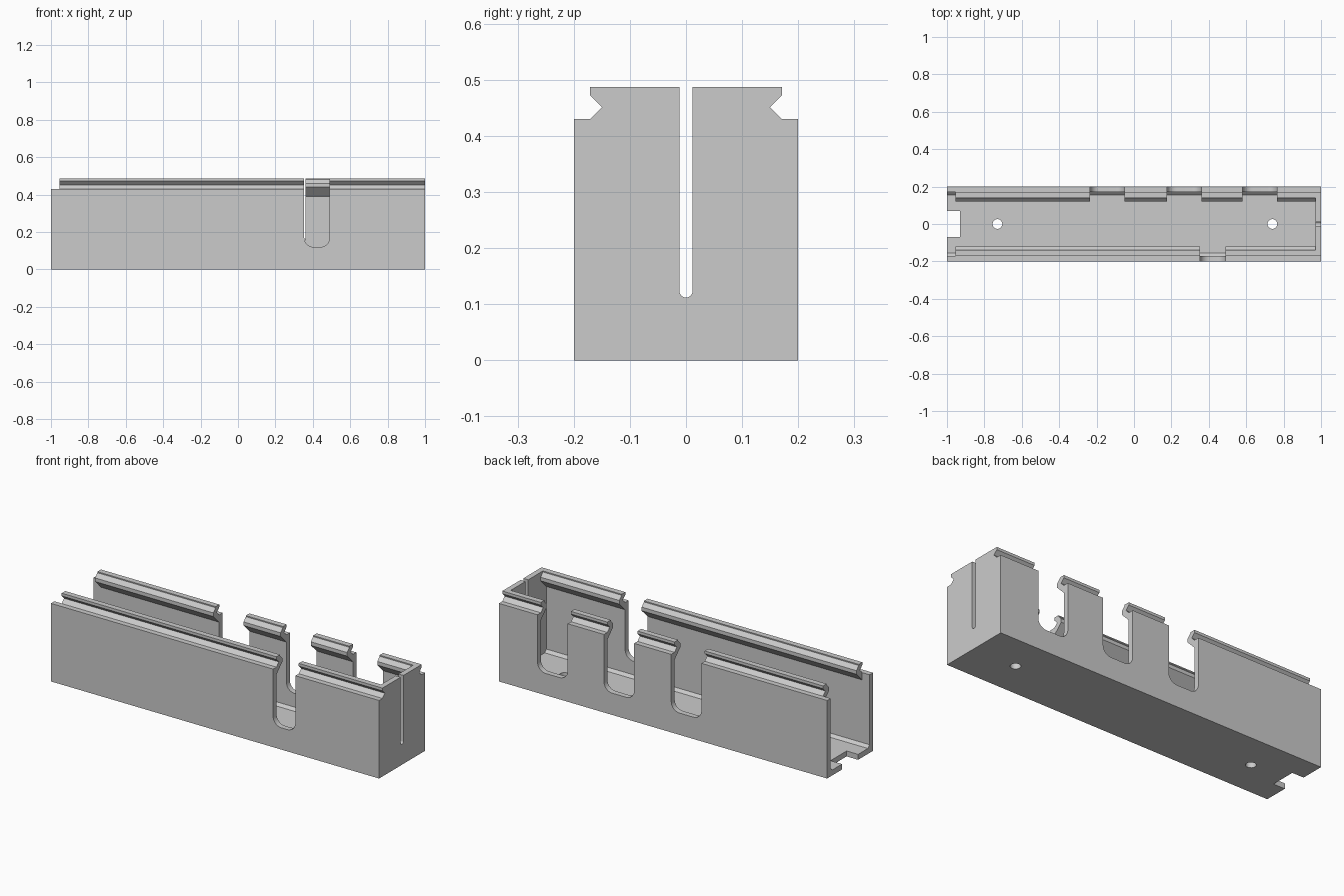
import bpy
import math
from mathutils import Vector

cube = bpy.data.objects.get("Cube")
if cube:
    bpy.data.objects.remove(cube, do_unlink=True)

grey = bpy.data.materials.new("plain grey")
grey.use_nodes = True
colour = (0.6, 0.6, 0.6, 1)
grey.diffuse_color = colour
grey.node_tree.nodes["Principled BSDF"].inputs["Base Color"].default_value = colour

AXES = {"x": lambda a, b, t: (t, a, b),
        "y": lambda a, b, t: (a, t, b),
        "z": lambda a, b, t: (a, b, t)}


def prism(name, outline, axis, start, end):
    """Extrude a closed 2D outline along one axis."""
    place, n = AXES[axis], len(outline)
    verts = [place(a, b, t) for t in (start, end) for a, b in outline]
    faces = [list(range(n)), list(range(n, 2 * n))[::-1]]
    faces += [[i, i + n, (i + 1) % n + n, (i + 1) % n] for i in range(n)]
    mesh = bpy.data.meshes.new(name)
    mesh.from_pydata(verts, [], faces)
    obj = bpy.data.objects.new(name, mesh)
    bpy.context.collection.objects.link(obj)
    bpy.context.view_layer.objects.active = obj
    bpy.ops.object.select_all(action="DESELECT")
    obj.select_set(True)
    bpy.ops.object.mode_set(mode="EDIT")
    bpy.ops.mesh.select_all(action="SELECT")
    bpy.ops.mesh.normals_make_consistent(inside=False)
    bpy.ops.object.mode_set(mode="OBJECT")
    return obj


def mirrored(half):
    """Complete an outline given for its positive side."""
    return half + [(-a, b) for a, b in reversed(half)]


def arc(cx, cy, r, start, end, steps):
    angles = [math.radians(start + (end - start) * i / steps) for i in range(steps + 1)]
    return [(cx + r * math.cos(t), cy + r * math.sin(t)) for t in angles]


def slot_outline(centre, half_width, bottom, radius):
    """Open-topped slot with rounded lower corners."""
    right = [(half_width, 0.6)]
    right += arc(half_width - radius, bottom + radius, radius, 0, -90, 10)
    if half_width - radius < 1e-5:
        right[-1] = (0, bottom)
        pts = right + [(-a, b) for a, b in reversed(right[:-1])]
    else:
        pts = mirrored(right)
    return [(centre + a, b) for a, b in pts]


def cut(target, cutter):
    cutter.hide_render = True
    mod = target.modifiers.new("cut", "BOOLEAN")
    mod.operation, mod.solver, mod.object = "DIFFERENCE", "EXACT", cutter
    bpy.context.view_layer.objects.active = target
    bpy.ops.object.modifier_apply(modifier=mod.name)
    bpy.data.objects.remove(cutter, do_unlink=True)


# Solid body with a V groove along each upper edge
outer = mirrored([(0.2, 0), (0.2, 0.43), (0.171, 0.43), (0.15, 0.451),
                  (0.171, 0.472), (0.171, 0.487)])
body = prism("cable_channel", outer, "x", -1, 1)

# Hollow, leaving the floor, side walls, inner lips and the closed end
cavity = mirrored([(0.155, 0.03), (0.17, 0.045), (0.17, 0.39), (0.12, 0.44),
                   (0.12, 0.46), (0.14, 0.481), (0.14, 0.6)])
cut(body, prism("cavity", cavity, "x", -1.1, 0.97))

# Lips set back at the open end
cut(body, prism("lip_setback", mirrored([(0.17, 0.2), (0.17, 0.43), (0.3, 0.43), (0.3, 0.6)]),
                "x", -1.1, -0.955))

# Front cable opening and the three rear ones
cut(body, prism("front_opening", slot_outline(0.422, 0.068, 0.12, 0.05), "y", -0.3, -0.1))
for centre in (-0.142, 0.268, 0.673):
    cut(body, prism("rear_opening", slot_outline(centre, 0.092, 0.12, 0.05), "y", 0.1, 0.3))

# Narrow slit in the closed end
cut(body, prism("end_slit", slot_outline(0, 0.012, 0.112, 0.012), "x", 0.9, 1.1))

# Floor notch at the open end and two screw holes
cut(body, prism("floor_notch", mirrored([(0.07, -0.1), (0.07, 0.1)]), "x", -1.1, -0.93))
for x in (-0.73, 0.74):
    cut(body, prism("screw_hole", arc(x, 0, 0.026, 0, 345, 23), "z", -0.1, 0.1))

body.data.materials.clear()
body.data.materials.append(grey)
for face in body.data.polygons:
    face.material_index = 0
bpy.ops.object.select_all(action="DESELECT")
body.select_set(True)
bpy.context.view_layer.objects.active = body
bpy.ops.object.shade_smooth_by_angle(angle=math.radians(30))
